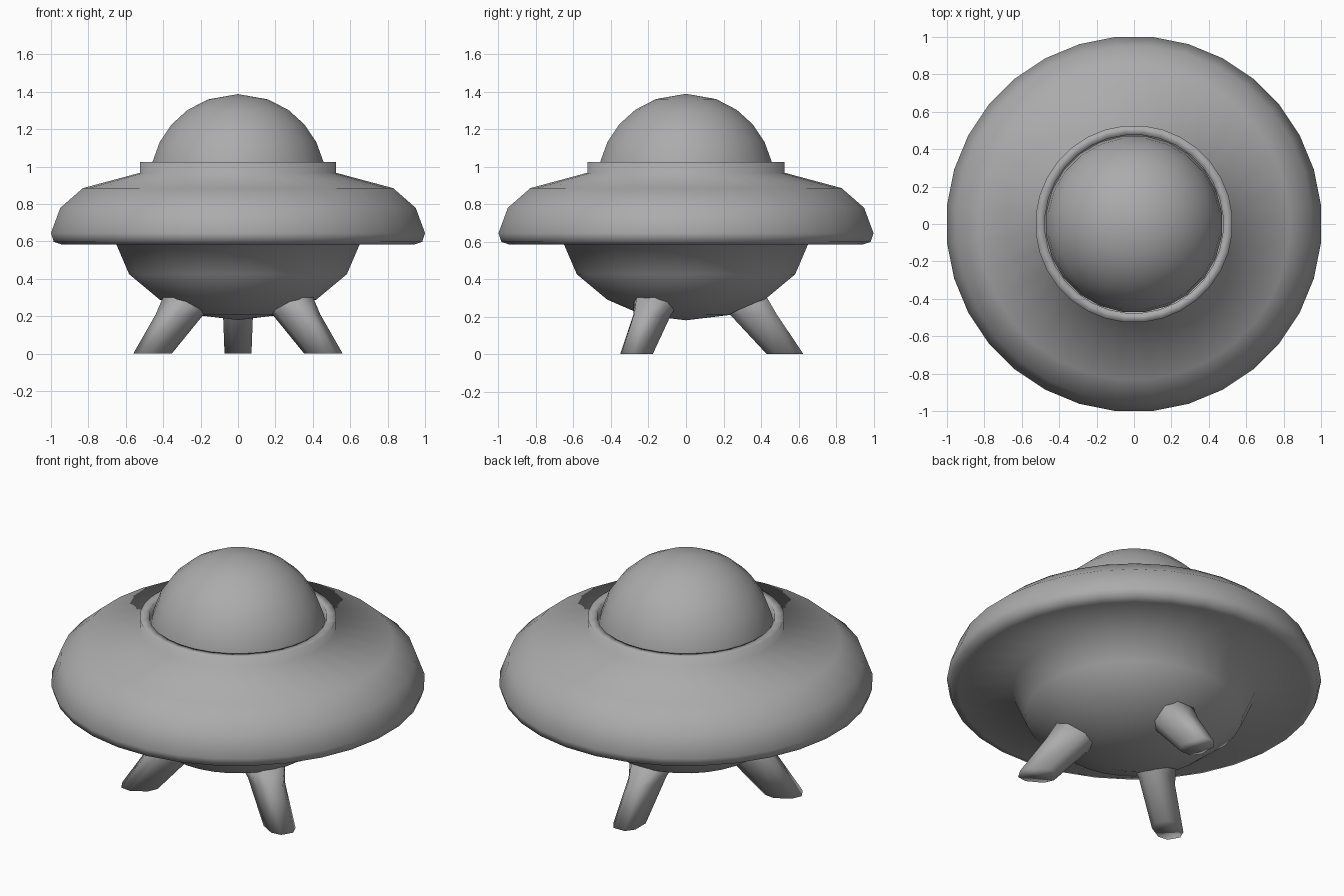
import bpy, bmesh
from math import sin, cos, pi, radians

if "Cube" in bpy.data.objects:
    bpy.data.objects.remove(bpy.data.objects["Cube"])

grey = bpy.data.materials.new("dark_grey")
grey.diffuse_color = (0.41, 0.41, 0.41, 1)
grey.use_nodes = True
grey.node_tree.nodes["Principled BSDF"].inputs["Base Color"].default_value = grey.diffuse_color


def finish(name, bm):
    bmesh.ops.recalc_face_normals(bm, faces=bm.faces)
    mesh = bpy.data.meshes.new(name)
    bm.to_mesh(mesh)
    bm.free()
    mesh.shade_smooth()  # soft shading everywhere, even over the rims
    mesh.materials.append(grey)
    bpy.context.collection.objects.link(bpy.data.objects.new(name, mesh))


def bridge(bm, a, b):
    for i in range(len(a)):
        j = (i + 1) % len(a)
        bm.faces.new((a[i], a[j], b[j], b[i]))


def lathe(name, profile, sides):
    """Revolve (radius, z) points around the z axis; flats face the axes."""
    bm = bmesh.new()
    rings = []
    for r, z in profile:
        if r == 0:
            rings.append([bm.verts.new((0, 0, z))])
            continue
        k = r / cos(pi / sides)
        turn = [2 * pi * (i + 0.5) / sides for i in range(sides)]
        rings.append([bm.verts.new((k * cos(t), k * sin(t), z)) for t in turn])
    for a, b in zip(rings, rings[1:]):
        if len(b) == 1:
            for i in range(sides):
                bm.faces.new((a[i], a[(i + 1) % sides], b[0]))
        else:
            bridge(bm, a, b)
    finish(name, bm)


# Hull in one skin: collar, saucer disc, flat underside, rounded belly
collar = [(0.475, 0.96), (0.475, 1.025), (0.525, 1.025), (0.525, 0.967)]
disc = [(0.83, 0.885), (0.95, 0.78), (1.0, 0.645), (0.985, 0.598), (0.94, 0.583)]
belly = [(0.65, 0.583), (0.582, 0.425), (0.42, 0.29), (0.23, 0.208), (0, 0.18)]
lathe("saucer_hull", collar + disc + belly, 32)

# Dome
R, CZ = 0.47, 0.918
arc = [(R * cos(radians(a)), CZ + R * sin(radians(a))) for a in (0, 13, 27, 41, 55, 70)]
lathe("dome", arc + [(0, CZ + R)], 24)


# Splayed legs: (radial centre, z, half depth, half width) sections
def leg(name, heading):
    bm = bmesh.new()
    corners = [(1, .5), (.5, 1), (-.5, 1), (-1, .5), (-1, -.5), (-.5, -1), (.5, -1), (1, -.5)]
    c, s = cos(heading), sin(heading)
    rings = []
    for mid, z, a, b in [(0.528, 0, 0.098, 0.072), (0.36, 0.21, 0.125, 0.08),
                         (0.28, 0.33, 0.135, 0.12)]:
        ring = []
        for u, v in corners:
            p, q = mid + a * u, b * v
            ring.append(bm.verts.new((p * c - q * s, p * s + q * c, z)))
        rings.append(ring)
    for a, b in zip(rings, rings[1:]):
        bridge(bm, a, b)
    bm.faces.new(rings[0])
    bm.faces.new(rings[-1])
    finish(name, bm)


for name, deg in (("back_leg", 90), ("front_left_leg", 210), ("front_right_leg", 330)):
    leg(name, radians(deg))
